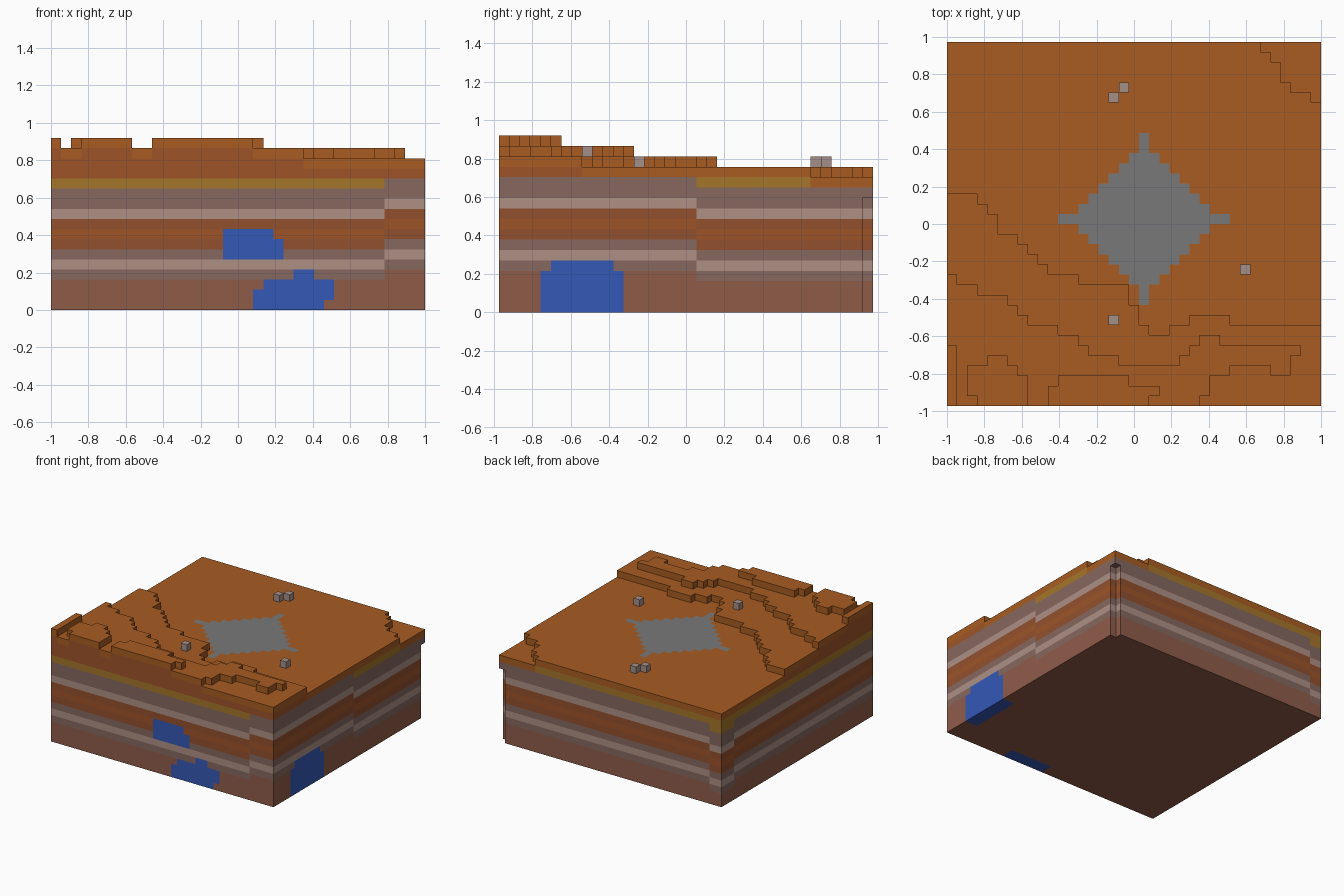
import bpy
import bmesh

cube = bpy.data.objects.get("Cube")
if cube:
    bpy.data.objects.remove(cube, do_unlink=True)

NX, NY, TOP = 37, 36, 17
CELL = 2 / NX


def linear(channel):
    c = channel / 255
    return c / 12.92 if c <= 0.04045 else ((c + 0.055) / 1.055) ** 2.4


def make_material(name, rgb):
    colour = [linear(c) for c in rgb] + [1]
    mat = bpy.data.materials.new(name)
    mat.use_nodes = True
    mat.diffuse_color = colour
    shader = mat.node_tree.nodes["Principled BSDF"]
    shader.inputs["Base Color"].default_value = colour
    shader.inputs["Roughness"].default_value = 0.9
    return mat


PALETTE = {
    "red_sand": (168, 92, 34),
    "grey_stone": (121, 121, 121),
    "blue_water": (52, 88, 182),
    "pale_rock": (165, 143, 136),
    "pale_clay": (173, 144, 133),
    "grey_clay": (134, 104, 96),
    "brown_clay": (143, 92, 73),
    "orange_clay": (158, 84, 40),
    "rust_clay": (146, 80, 46),
    "yellow_clay": (165, 118, 42),
}
NAMES = list(PALETTE)
MATERIALS = {name: make_material(name, rgb) for name, rgb in PALETTE.items()}

# Clay layers from the ground upwards
STRATA = (["brown_clay"] * 3
          + ["grey_clay", "pale_clay", "grey_clay"]
          + ["rust_clay", "orange_clay", "rust_clay"]
          + ["pale_clay", "grey_clay", "grey_clay"]
          + ["yellow_clay"] * 2)
CAP = 13


def expand(runs):
    """Turn (column count, value) runs into one value per column."""
    return [value for count, value in runs for _ in range(count)]


# Terrace depths, measured in cells from the front edge
lower_depth = expand([(3, 21), (1, 20), (1, 19), (2, 17), (1, 16), (1, 15),
                      (1, 14), (3, 13), (5, 12), (1, 10), (1, 8), (2, 7),
                      (2, 8), (4, 9), (9, 8)])
middle_depth = expand([(1, 13), (2, 12), (3, 11), (1, 10), (1, 9), (3, 8),
                       (2, 7), (1, 6), (3, 5), (6, 4), (1, 5), (1, 6),
                       (2, 7), (8, 6), (2, 0)])
middle_start = expand([(25, 0), (1, 1), (2, 3), (4, 4), (2, 3), (1, 5), (2, 0)])
upper_depth = expand([(1, 6), (1, 0), (2, 4), (2, 5), (1, 4), (1, 3), (2, 0),
                      (1, 2), (7, 3), (3, 2), (16, 0)])
upper_start = {2: 1, 20: 1}
# Sunken back corner
corner_start = expand([(31, NY), (1, 35), (1, 34), (1, 32), (2, 31), (1, 30)])


def height(i, j):
    if j >= corner_start[i]:
        return CAP
    if upper_start.get(i, 0) <= j < upper_depth[i]:
        return TOP
    if middle_start[i] <= j < middle_depth[i]:
        return TOP - 1
    if j < lower_depth[i]:
        return TOP - 2
    return TOP - 3


HEIGHT = [[height(i, j) for j in range(NY)] for i in range(NX)]


def solid(i, j, k):
    if not (0 <= i < NX and 0 <= j < NY and 0 <= k):
        return False
    # Open shaft under the back corner
    if i == NX - 1 and j == NY - 1 and k < 11:
        return False
    return k < HEIGHT[i][j]


# Water pockets: ranges of cells per layer
FRONT_WATER = {0: [(20, 27)], 1: [(20, 28)], 2: [(21, 28)], 3: [(24, 26)],
               5: [(17, 23)], 6: [(17, 23)], 7: [(17, 22)]}


def is_water(i, j, k):
    if j < 2 and any(a <= i < b for a, b in FRONT_WATER.get(k, [])):
        return True
    if i >= NX - 2:
        return (k < 4 and 4 <= j < 12) or (k == 4 and 5 <= j < 11)
    return False


def is_stone_patch(i, j):
    di, dj = abs(i - 19), abs(j - 18)
    return di + dj <= 7 or (di + dj == 8 and min(di, dj) == 0)


def cell_colour(i, j, k):
    if is_water(i, j, k):
        return "blue_water"
    if k == HEIGHT[i][j] - 1:
        return "grey_stone" if is_stone_patch(i, j) else "red_sand"
    if k >= CAP:
        return "orange_clay"
    # Strata rise at one corner and dip at the opposite one
    shift = 0
    if i >= 33 and j < 19:
        shift = 1
    elif i < 2 and j >= 33:
        shift = -1
    return STRATA[max(0, k - shift)]


def corner_points(cell, axis, side):
    """Four outward-wound corners of one side of a cell."""
    u, v = (axis + 1) % 3, (axis + 2) % 3
    loop = [(0, 0), (1, 0), (1, 1), (0, 1)]
    if not side:
        loop.reverse()
    for a, b in loop:
        p = list(cell)
        p[axis] += side
        p[u] += a
        p[v] += b
        yield tuple(p)


def build_blocks(name, cells, exposed, colour):
    """Skin a group of cells, keeping only the exposed sides."""
    bm = bmesh.new()
    verts = {}
    for cell in cells:
        index = NAMES.index(colour(*cell))
        for axis in range(3):
            for side in (0, 1):
                neighbour = list(cell)
                neighbour[axis] += 2 * side - 1
                if not exposed(*neighbour):
                    continue
                quad = []
                for p in corner_points(cell, axis, side):
                    if p not in verts:
                        verts[p] = bm.verts.new(((p[0] - NX / 2) * CELL,
                                                 (p[1] - NY / 2) * CELL,
                                                 p[2] * CELL))
                    quad.append(verts[p])
                bm.faces.new(quad).material_index = index
    mesh = bpy.data.meshes.new(name)
    bm.to_mesh(mesh)
    bm.free()
    for mat in MATERIALS.values():
        mesh.materials.append(mat)
    obj = bpy.data.objects.new(name, mesh)
    bpy.context.scene.collection.objects.link(obj)
    return obj


# Layered ground with its terraces
ground = [(i, j, k) for i in range(NX) for j in range(NY)
          for k in range(TOP) if solid(i, j, k)]
build_blocks("terraced_ground", ground,
             lambda i, j, k: not solid(i, j, k), cell_colour)

# Loose rocks on the surface
for n, (i, j) in enumerate([(16, 30), (17, 31), (29, 13), (16, 8)], 1):
    build_blocks(f"loose_rock_{n}", [(i, j, HEIGHT[i][j])],
                 lambda *cell: True, lambda *cell: "pale_rock")
